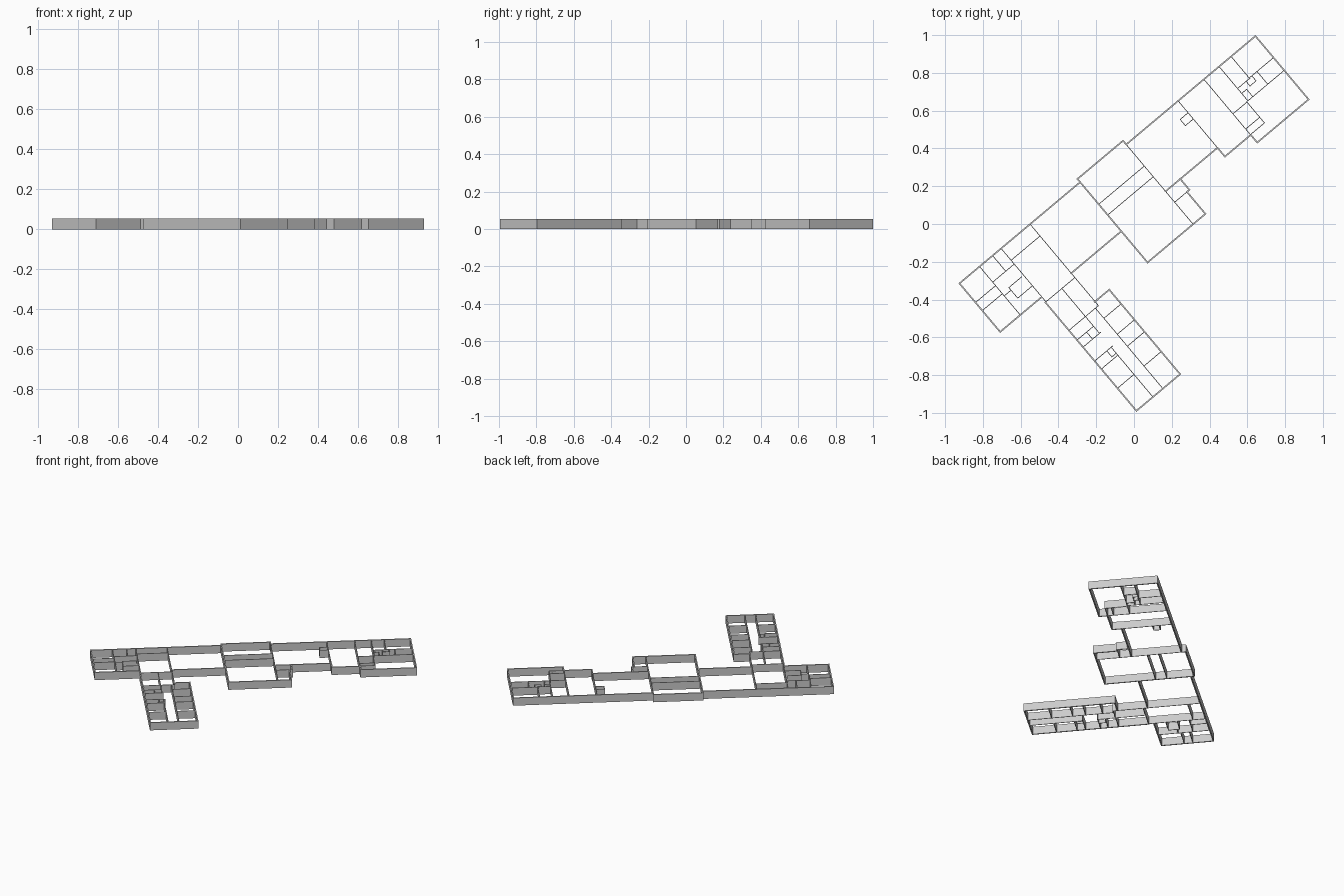
import bpy, bmesh, math
from mathutils import Matrix

HEIGHT = 0.054
OUTER, INNER = 0.008, 0.004
TURN = Matrix.Rotation(math.radians(40), 4, 'Z')   # plan is laid out along u/v, then turned


def build(name, thick, across=(), along=()):
    """across: (u, v0, v1) walls; along: (v, u0, u1) walls."""
    bm = bmesh.new()
    rects = [(u, (a + b) / 2, thick, abs(b - a) + thick) for u, a, b in across]
    rects += [((a + b) / 2, v, abs(b - a) + thick, thick) for v, a, b in along]
    for x, y, w, d in rects:
        m = Matrix.Translation((x, y, HEIGHT / 2)) @ Matrix.Diagonal((w, d, HEIGHT, 1))
        bmesh.ops.create_cube(bm, size=1, matrix=TURN @ m)
    mesh = bpy.data.meshes.new(name)
    bm.to_mesh(mesh)
    bm.free()
    ob = bpy.data.objects.new(name, mesh)
    bpy.context.collection.objects.link(ob)


# West block: perimeter and small rooms
build("west_outer_walls", OUTER,
      across=[(-.910, .018, .353)],
      along=[(.353, -.910, -.42), (.018, -.910, -.625)])
build("west_partitions", INNER,
      across=[(-.771, .018, .353), (-.681, .245, .353), (-.622, -.013, .353),
              (-.724, .095, .168), (-.422, -.21, .353)],
      along=[(.221, -.910, -.771), (.165, -.910, -.771), (.245, -.771, -.622),
             (.15, -.771, -.724), (.168, -.724, -.635), (.095, -.724, -.622),
             (.271, -.622, -.422), (-.016, -.622, -.422)])

# South wing: perimeter, corridor and cells
build("south_outer_walls", OUTER,
      across=[(-.626, -.766, -.016), (-.324, -.766, -.182)],
      along=[(-.766, -.626, -.324), (-.182, -.424, -.324)])
build("south_corridor_walls", INNER,
      across=[(-.512, -.325, -.016), (-.512, -.766, -.425), (-.443, -.766, -.21)])
build("south_partitions", INNER,
      across=[(-.560, -.325, -.277), (-.542, -.464, -.422)],
      along=[(-.21, -.626, -.424), (-.277, -.626, -.512), (-.28, -.443, -.324),
             (-.326, -.626, -.505), (-.422, -.626, -.502), (-.464, -.542, -.512),
             (-.477, -.626, -.512), (-.61, -.626, -.512), (-.39, -.443, -.324),
             (-.473, -.443, -.324), (-.61, -.443, -.324)])

# Link between the west block and the hall
build("link_walls", OUTER, along=[(.353, -.422, -.079), (.014, -.422, -.079)])

# Central hall
build("hall_outer_walls", OUTER,
      across=[(-.076, -.202, .375), (.239, .350, .375), (.324, -.202, -.05),
              (.341, -.05, .026)],
      along=[(.375, -.076, .239), (-.202, -.076, .324), (-.05, .324, .341)])
build("hall_partitions", INNER,
      across=[(.239, -.202, .350)],
      along=[(.200, -.076, .239), (.126, -.076, .239), (-.05, .239, .324)])

# East block: perimeter and small rooms
build("east_outer_walls", OUTER,
      across=[(1.132, -.089, .348), (.598, -.036, .024), (.777, -.089, -.036)],
      along=[(.349, .239, 1.132), (.025, .239, .596), (-.036, .598, .777),
             (-.089, .777, 1.132)])
build("east_partitions", INNER,
      across=[(.598, -.036, .349), (.776, -.036, .349), (.881, .112, .349),
              (.873, -.034, .112), (.964, .195, .349), (1.018, .112, .2),
              (.543, .224, .267), (.915, .114, .163), (.940, .165, .195),
              (.982, .165, .2)],
      along=[(.267, .543, .598), (.224, .543, .598), (.110, .776, .873),
             (.005, .776, .873), (-.034, .776, .873), (.197, .881, .964),
             (.2, .964, 1.132), (.112, .881, 1.132), (.163, .881, .915),
             (.165, .940, .982)])
